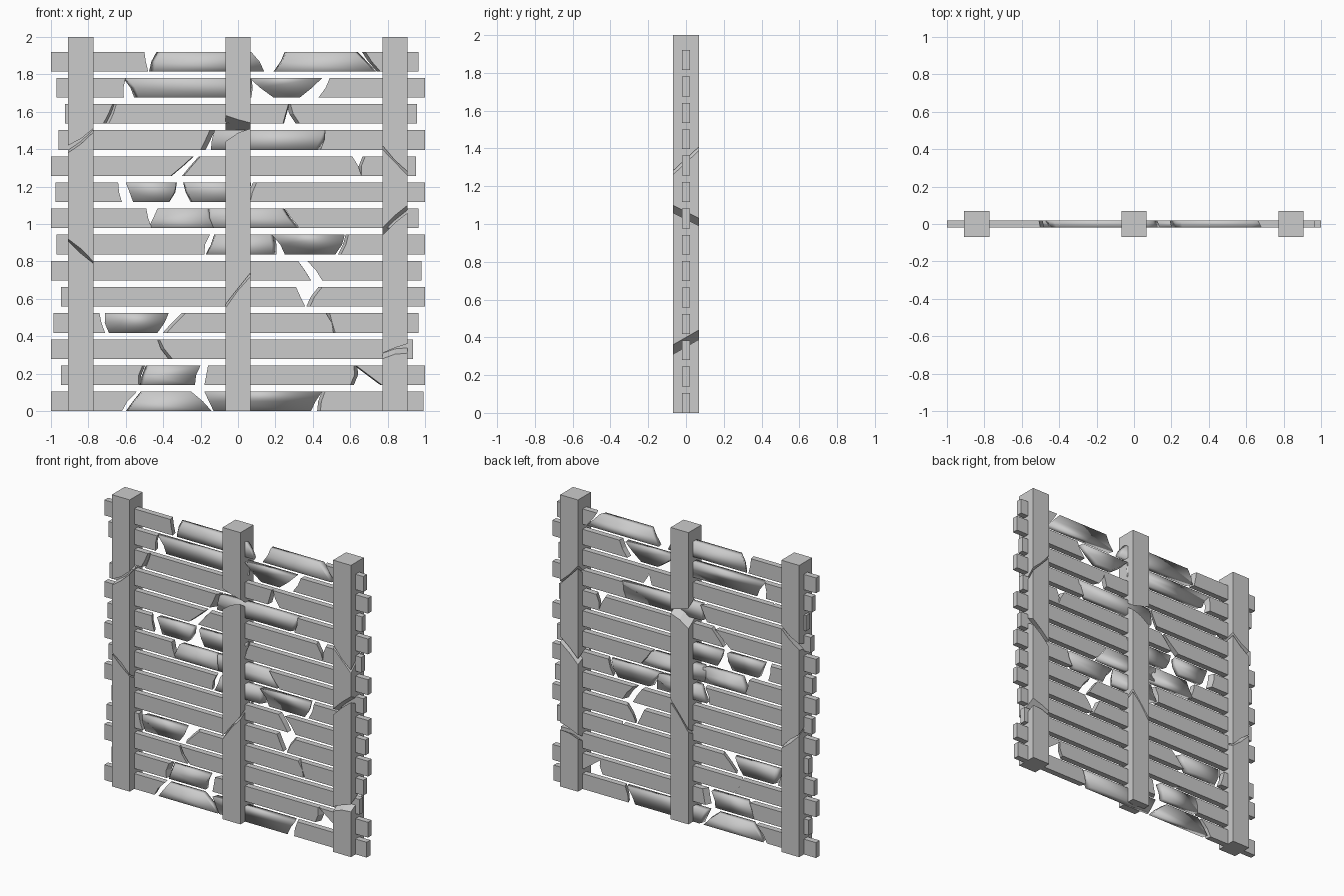
import bpy, bmesh, random
from mathutils import Vector

if "Cube" in bpy.data.objects:
    bpy.data.objects.remove(bpy.data.objects["Cube"])

random.seed(4)
grey = bpy.data.materials.new("weathered grey")
grey.diffuse_color = (0.6, 0.6, 0.6, 1)
grey.use_nodes = True
grey.node_tree.nodes["Principled BSDF"].inputs["Base Color"].default_value = grey.diffuse_color


def make_piece(name, a, b, cross, depth, place, smooth):
    """Prism between two broken ends; an end is (front, back) triples of positions along the beam."""
    bm = bmesh.new()
    c = (cross[0], (cross[0] + cross[1]) / 2, cross[1])
    rings = []
    for k, y in enumerate((-depth, depth)):
        outline = [(a[k][i], c[i]) for i in range(3)] + [(b[k][i], c[i]) for i in (2, 1, 0)]
        rings.append([bm.verts.new(place(s, y, t)) for s, t in outline])
    front, back = rings
    bm.faces.new(front)
    bm.faces.new(back[::-1])
    for i in range(6):
        j = (i + 1) % 6
        if i in (2, 5):                       # long sides
            bm.faces.new((front[i], front[j], back[j], back[i]))
        else:                                 # fracture facets
            bm.faces.new((front[i], front[j], back[i]))
            bm.faces.new((front[j], back[j], back[i]))
    bmesh.ops.recalc_face_normals(bm, faces=bm.faces)
    for f in bm.faces:
        f.smooth = smooth
    me = bpy.data.meshes.new(name)
    bm.to_mesh(me)
    bm.free()
    me.materials.append(grey)
    bpy.context.collection.objects.link(bpy.data.objects.new(name, me))


def broken_end(lo, hi, skew, jag):
    mid = (lo + hi) / 2 + random.uniform(-jag, jag)
    front = (lo, mid, hi)
    return front, tuple(v + skew for v in front)


def beam(name, start, end, gaps, cross, depth, place, skews=None, smooth_len=0.0):
    """Split a beam at each gap: (left edge lo, hi, right edge lo, hi)."""
    square = lambda v: ((v,) * 3, (v,) * 3)
    a, a_broken = square(start), False
    for n, (l0, l1, r0, r1) in enumerate(gaps):
        if skews:
            s1 = s2 = skews[n]
        else:
            s1, s2 = random.uniform(-0.02, 0.03), random.uniform(-0.03, 0.02)
        b = broken_end(l0, l1, s1, 0.012)
        short = l0 - a[0][0] < smooth_len
        make_piece(f"{name}_part_{n + 1}", a, b, cross, depth, place, a_broken and short)
        a, a_broken = broken_end(r0, r1, s2, 0.012), True
    make_piece(f"{name}_part_{len(gaps) + 1}", a, square(end), cross, depth, place, False)


# Horizontal slats, top row first: extents, then fractures given at (top, bottom) of each edge
starts = (-1, -.97, -.925, -.96, -1, -.975, -1, -.97, -1, -.945, -.985, -1, -.945, -1)
ends = (.965, 1, .955, 1, .95, 1, .965, 1, .98, 1, .965, .935, 1, .99)
slat_gaps = (
    ((-.50, -.48, -.41, -.45), (.07, .14, .26, .20), (.62, .72, .68, .76)),
    ((-.60, -.61, -.59, -.53), (.05, .05, .06, .19), (.45, .33, .49, .43)),
    ((-.67, -.72, -.65, -.69), (.27, .24, .28, .33)),
    ((-.15, -.20, -.125, -.145), (.46, .41, .465, .44)),
    ((-.24, -.36, -.20, -.29), (.61, .66, .68, .66)),
    ((-.64, -.62, -.60, -.56), (-.33, -.37, -.28, -.24), (.07, .05, .10, .065)),
    ((-.49, -.46, -.43, -.48), (-.17, -.13, -.14, -.13), (.23, .31, .25, .33)),
    ((-.15, -.18, -.12, -.165), (.17, .18, .18, .25), (.57, .52, .59, .55)),
    ((.32, .39, .37, .45),),
    ((.31, .36, .45, .385),),
    ((-.74, -.71, -.71, -.69), (-.37, -.43, -.28, -.38), (.47, .51, .49, .52)),
    ((-.43, -.37, -.42, -.35),),
    ((-.51, -.53, -.47, -.51), (-.20, -.23, -.16, -.18), (.62, .60, .63, .77)),
    ((-.54, -.62, -.51, -.59), (-.25, -.14, -.18, -.13), (.45, .39, .465, .44)),
)
for row, gaps in enumerate(slat_gaps):
    top = 1.92 - row * 1.815 / 13
    beam(f"slat_{row + 1}", starts[row], ends[row], gaps, (top, top - 0.105), 0.02,
         lambda s, y, t: Vector((s, y, t)), smooth_len=0.72)

# Upright posts: fractures given at (left, right) of each edge, with a slant from front to back
posts = (
    ("left_post", -.84, ((.91, .79, .92, .80), (1.38, 1.49, 1.42, 1.51)), (-.08, .04)),
    ("middle_post", 0, ((.55, .72, .57, .74), (1.44, 1.51, 1.58, 1.54)), (.08, -.10)),
    ("right_post", .838, ((.28, .31, .31, .36), (.94, 1.06, .98, 1.10), (1.40, 1.26, 1.42, 1.28)),
     (.08, -.07, .13)),
)
for name, x, gaps, skews in posts:
    beam(name, 0, 2, gaps, (x - 0.0675, x + 0.0675), 0.07,
         lambda s, y, t: Vector((t, y, s)), skews=skews)
